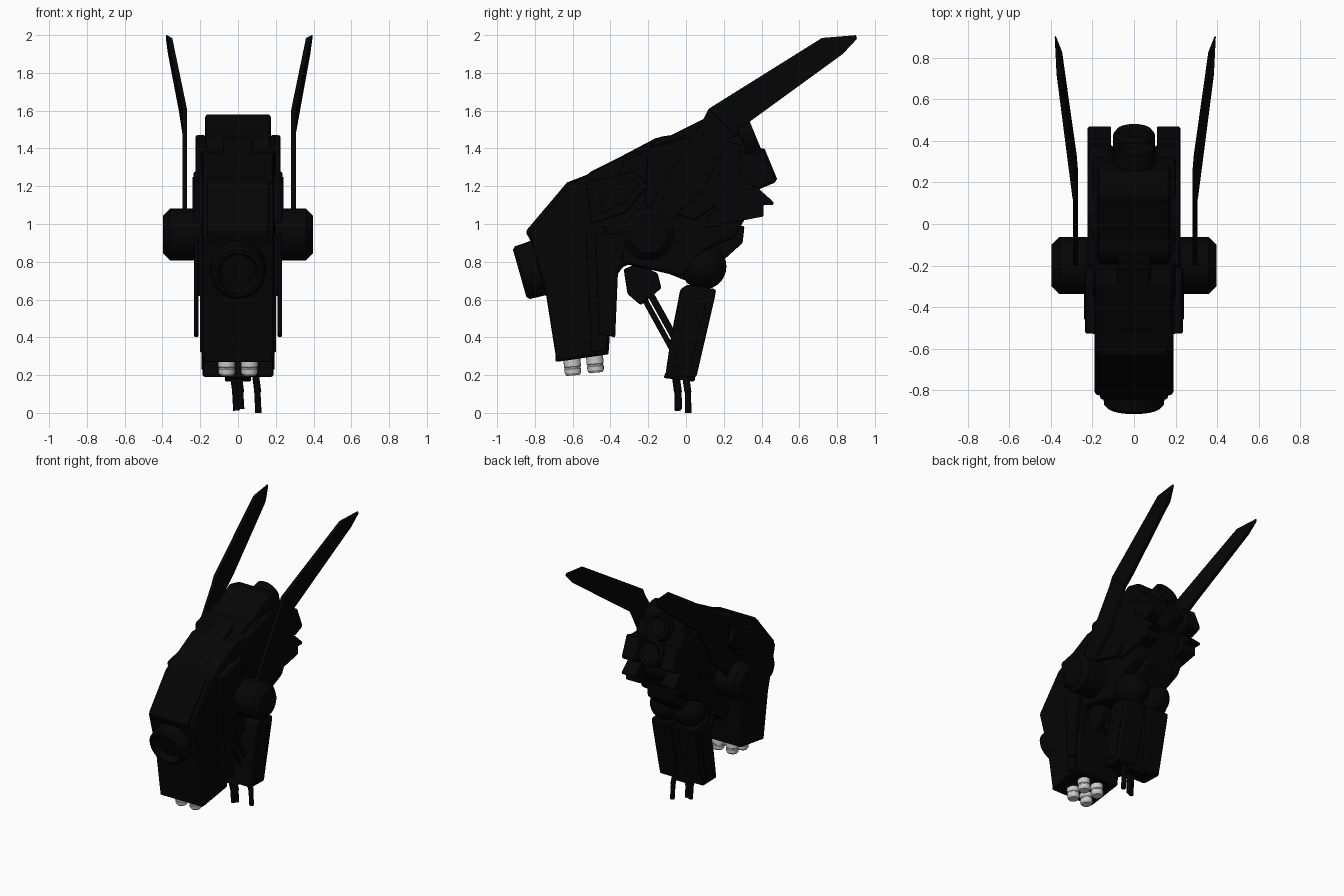
import bpy, bmesh, math
from mathutils import Vector

if "Cube" in bpy.data.objects:
    bpy.data.objects.remove(bpy.data.objects["Cube"])


def material(name, rgb):
    m = bpy.data.materials.new(name)
    m.diffuse_color = (*rgb, 1)
    m.use_nodes = True
    m.node_tree.nodes["Principled BSDF"].inputs["Base Color"].default_value = m.diffuse_color
    return m


BLACK = material("matte_black", (0.0015, 0.0015, 0.0015))
GREY = material("sensor_grey", (0.6, 0.6, 0.6))


def finish(name, bm, mat, bevel=0, smooth=False):
    bmesh.ops.recalc_face_normals(bm, faces=bm.faces)
    me = bpy.data.meshes.new(name)
    bm.to_mesh(me)
    bm.free()
    me.materials.append(mat)
    ob = bpy.data.objects.new(name, me)
    bpy.context.collection.objects.link(ob)
    if bevel:
        b = ob.modifiers.new("bevel", 'BEVEL')
        b.width, b.segments, b.limit_method = bevel, 2, 'ANGLE'
    if smooth:
        bpy.ops.object.select_all(action='DESELECT')
        ob.select_set(True)
        bpy.context.view_layer.objects.active = ob
        bpy.ops.object.shade_smooth_by_angle()
    return ob


def prism(name, pts, x0, x1, bevel=0.01):
    """Side profile of (y, z) points, extruded from x0 to x1."""
    bm = bmesh.new()
    a = [bm.verts.new((x0, y, z)) for y, z in pts]
    b = [bm.verts.new((x1, y, z)) for y, z in pts]
    bm.faces.new(a)
    bm.faces.new(b)
    for i in range(len(pts)):
        j = (i + 1) % len(pts)
        bm.faces.new((a[i], a[j], b[j], b[i]))
    return finish(name, bm, BLACK, bevel)


def lathe(name, start, axis, profile, mat=BLACK, n=32):
    """Turned part: (radius, distance) rings along an axis."""
    bm = bmesh.new()
    q = Vector(axis).to_track_quat('Z', 'Y')
    rings = []
    for r, d in profile:
        rings.append([bm.verts.new(Vector(start) + q @ Vector(
            (r * math.cos(t * math.tau / n), r * math.sin(t * math.tau / n), d)))
            for t in range(n)])
    for p, s in zip(rings, rings[1:]):
        for i in range(n):
            j = (i + 1) % n
            bm.faces.new((p[i], p[j], s[j], s[i]))
    bm.faces.new(rings[0])
    bm.faces.new(rings[-1])
    return finish(name, bm, mat, smooth=True)


def rod(name, a, b, r):
    d = Vector(b) - Vector(a)
    return lathe(name, a, d, [(r, 0), (r, d.length)], n=12)


# Hooded head and torso shell
prism("head_shell", [(-.83, .95), (-.74, .62), (-.685, .27), (-.41, .31), (-.385, .7),
                     (-.33, .78), (-.15, .8), (0, 1.4), (-.3, 1.38), (-.62, 1.21)],
      -.19, .19, .02)
prism("head_brow", [(-.85, .96), (-.79, .85), (-.5, 1.1), (-.5, 1.27), (-.63, 1.22)],
      -.165, .165, .015)
prism("torso", [(-.33, 1.34), (-.45, 1.0), (-.33, .79), (-.02, .72), (.1, .86), (.26, .93),
                (.36, 1.12), (.34, 1.3), (.3, 1.47), (-.05, 1.46)], -.2, .2, .02)
prism("torso_top", [(-.2, 1.40), (-.15, 1.46), (-.08, 1.47), (.1, 1.56), (.14, 1.585),
                    (.25, 1.56), (.3, 1.44)], -.175, .175, .02)
prism("spine_ridge", [(-.55, 1.24), (-.5, 1.28), (-.33, 1.365), (-.15, 1.46), (-.1, 1.4),
                      (-.4, 1.25)], -.08, .08)
prism("belly", [(-.1, .74), (0, .7), (.1, .72), (.3, .9), (.31, .99), (.05, 1.0)], -.12, .12)
prism("chin_base", [(-.69, .27), (-.41, .31), (-.41, .35), (-.69, .31)], -.18, .18, .005)

# Round lens on the nose
lens = Vector((0, -.95, -.27)).normalized()
lathe("nose_lens", Vector((0, -.77, .77)), lens,
      [(.15, 0), (.145, .1), (.13, .115), (.11, .115), (.09, .07)])

# Four sensors under the head
for x in (-.06, .06):
    for y, z in ((-.605, .295), (-.485, .31)):
        lathe("sensor", (x, y, z), (0, .08, -1),
              [(.045, 0), (.045, .05), (.042, .053), (.042, .06), (.045, .063),
               (.043, .085), (.034, .097)], GREY, 20)

# Rear nozzles
back = Vector((0, .92, .38)).normalized()
lathe("upper_nozzle", (0, .13, 1.39), back,
      [(.11, 0), (.11, .12), (.1, .13), (.1, .19), (.095, .25), (.075, .25), (.06, .235)])
lathe("lower_nozzle", (0, .2, 1.215), back,
      [(.1, 0), (.1, .25), (.085, .27), (.07, .255)])

for s in (-1, 1):
    # Chamfered hip hubs
    lathe("hip_hub", (s * .18, -.2, .945), (s, 0, 0),
          [(.1, 0), (.137, .02), (.137, .18), (.1, .217)])
    # Side armour
    prism("cheek_panel", [(-.53, 1.22), (-.5, 1.0), (-.32, 1.06), (-.2, 1.2), (-.27, 1.28)],
          s * .17, s * .235)
    prism("cheek_inset", [(-.46, 1.15), (-.44, 1.06), (-.33, 1.11), (-.24, 1.21), (-.29, 1.25)],
          s * .22, s * .242, .004)
    prism("jaw_side", [(-.53, .95), (-.5, .32), (-.42, .33), (-.39, .7), (-.33, .95)],
          s * .17, s * .202, .006)
    prism("jaw_flap", [(-.48, .95), (-.46, .42), (-.375, .4), (-.36, .75), (-.3, .95)],
          s * .21, s * .232, .006)
    prism("flap_mount", [(-.45, .92), (-.44, .62), (-.39, .62), (-.36, .92)],
          s * .18, s * .215, .004)
    prism("flank_plate", [(-.2, 1.4), (-.22, 1.1), (.05, 1.02), (.27, 1.18), (.29, 1.42),
                          (.05, 1.47)], s * .17, s * .225)
    prism("rear_block", [(.12, 1.27), (.16, 1.04), (.36, 1.06), (.38, 1.16), (.3, 1.28)],
          s * .1, s * .225)
    prism("rear_spike", [(.1, .98), (.41, 1.04), (.41, 1.1), (.46, 1.1), (.465, 1.115),
                         (.37, 1.2), (.15, 1.1)], s * .11, s * .225, .004)
    prism("rear_pod", [(.25, 1.37), (.3, 1.21), (.39, 1.195), (.465, 1.225), (.47, 1.245),
                       (.41, 1.39), (.36, 1.375)], s * .11, s * .22, .006)
    # Wing arm and swept blade that leans outward past the bend to a thin tip
    prism("wing_arm", [(-.26, .98), (-.12, .98), (.1, 1.2), (.25, 1.48), (.12, 1.61),
                       (.09, 1.55), (-.1, 1.25)], s * .275 + .006, s * .301 + .006, .003)
    blade = prism("wing_blade", [(.12, 1.61), (.72, 1.985), (.9, 2.0), (.905, 1.98), (.83, 1.9),
                                 (.335, 1.54), (.25, 1.48)],
                  s * .275 + .006, s * .301 + .006, .002)
    for v in blade.data.vertices:
        along = (v.co.y - .12) * .5 + (v.co.z - 1.6) * .85
        if v.co.y > .85:
            v.co.x = s * (.382 if abs(v.co.x) < .29 else .388) + .006
        else:
            v.co.x += s * max(0, along) * .125
    # Forearm with ball joint
    bm = bmesh.new()
    bmesh.ops.create_uvsphere(bm, u_segments=28, v_segments=16, radius=.122)
    for v in bm.verts:
        v.co += Vector((s * .095, .092, .775))
    finish("elbow_ball", bm, BLACK, smooth=True)
    prism("forearm", [(-.03, .655), (.01, .68), (.16, .655), (.15, .6), (.055, .19),
                      (-.11, .195), (-.08, .4)], s * .025, s * .187, .012)
    prism("forearm_plate", [(.01, .61), (.11, .6), (.02, .23), (-.06, .24)],
          s * .18, s * .194, .003)
    # Struts from the chest
    prism("strut_mount", [(-.31, .63), (-.24, .57), (-.13, .66), (-.15, .74), (-.26, .79),
                          (-.33, .76)], s * .04, s * .16)
    rod("strut_upper", (s * .1, -.2, .65), (s * .1, -.05, .38), .018)
    rod("strut_lower", (s * .07, -.23, .62), (s * .07, -.07, .33), .015)

# Arm bridge and finger prongs
prism("arm_bridge", [(.02, .64), (.12, .62), (.045, .165), (-.12, .185), (-.07, .3)], -.07, .07)
for x, y, z in ((-.012, -.045, .012), (.014, -.04, .02), (.105, .01, 0)):
    rod("prong", (x - .015, y - .015, .22), (x, y, .11), .019)
    rod("prong_tip", (x - .003, y, .12), (x + .003, y + .002, z), .017)
